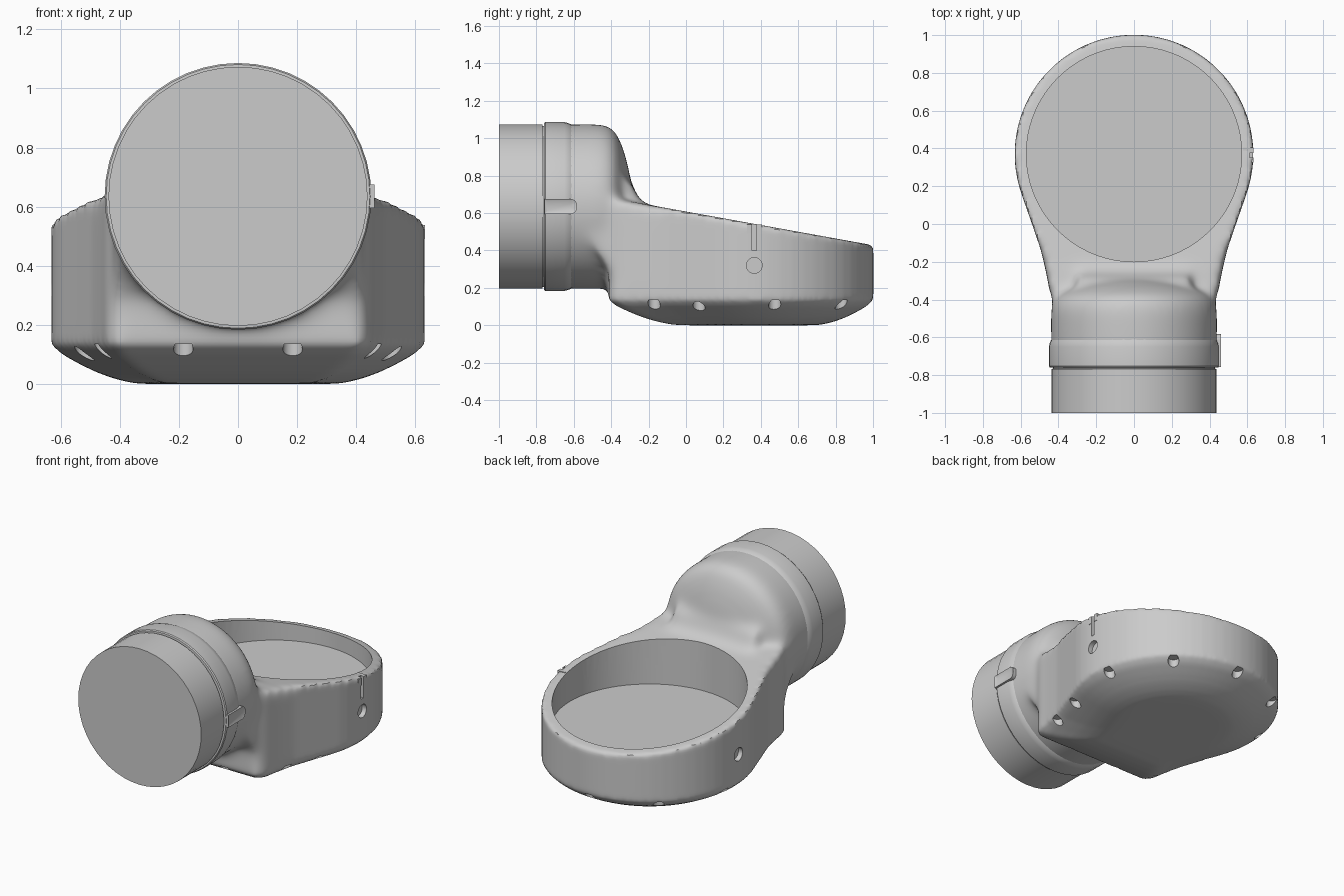
import bpy, bmesh, math
from mathutils import Matrix, Vector

if "Cube" in bpy.data.objects:
    bpy.data.objects.remove(bpy.data.objects["Cube"])

CUP_Y, PIPE_Z = 0.37, 0.635


def make_object(name, bm):
    bmesh.ops.recalc_face_normals(bm, faces=bm.faces)
    mesh = bpy.data.meshes.new(name)
    bm.to_mesh(mesh)
    bm.free()
    obj = bpy.data.objects.new(name, mesh)
    bpy.context.collection.objects.link(obj)
    return obj


def bake(obj):
    """Replace the mesh with its modified result."""
    dg = bpy.context.evaluated_depsgraph_get()
    mesh = bpy.data.meshes.new_from_object(obj.evaluated_get(dg))
    obj.modifiers.clear()
    obj.data = mesh


def smooth(obj, degrees=35):
    bpy.ops.object.select_all(action='DESELECT')
    obj.select_set(True)
    bpy.context.view_layer.objects.active = obj
    bpy.ops.object.shade_smooth_by_angle(angle=math.radians(degrees))


def skin(bm, rings):
    """Join equal rings of points into a closed solid."""
    rows = [[bm.verts.new(p) for p in ring] for ring in rings]
    n = len(rows[0])
    for a, b in zip(rows, rows[1:]):
        for i in range(n):
            j = (i + 1) % n
            bm.faces.new((a[i], a[j], b[j], b[i]))
    bm.faces.new(rows[0][::-1])
    bm.faces.new(rows[-1])


def lathe_y(bm, profile, seg=64):
    rings = []
    for r, y in profile:
        rings.append([(r * math.cos(2 * math.pi * i / seg), y,
                       PIPE_Z + r * math.sin(2 * math.pi * i / seg)) for i in range(seg)])
    skin(bm, rings)


def box(bm, lo, hi):
    lo, hi = Vector(lo), Vector(hi)
    m = Matrix.Translation((lo + hi) / 2) @ Matrix.Diagonal((*(hi - lo), 1))
    return bmesh.ops.create_cube(bm, size=1, matrix=m)['verts']


def cylinder(bm, r, depth, matrix, seg=24):
    bmesh.ops.create_cone(bm, cap_ends=True, segments=seg, radius1=r, radius2=r,
                          depth=depth, matrix=matrix)


# Footprint: round cup tapering into the neck
half = [(0.632 * math.cos(math.radians(a)), CUP_Y + 0.632 * math.sin(math.radians(a)))
        for a in range(90, -19, -6)]
half += [(0.54, 0.0), (0.492, -0.14), (0.46, -0.28), (0.445, -0.37), (0.41, -0.413), (0.2, -0.413)]
outline = half + [(-x, y) for x, y in reversed(half) if x > 1e-4]

# Housing: cup stack + domed pipe end + fillet wedge, fused together
bm = bmesh.new()
stack = [(0.0, 0.45), (0.003, 0.56), (0.018, 0.66), (0.038, 0.75), (0.065, 0.84),
         (0.10, 0.94), (0.135, 1.0), (0.3, 1.0)]
rings = [[(x * s, CUP_Y + (y - CUP_Y) * s, z) for x, y in outline] for z, s in stack]
rings.append([(x, y, 0.608 - 0.18 * y) for x, y in outline])
skin(bm, rings)
lathe_y(bm, [(0.439, -0.69), (0.441, -0.46), (0.43, -0.41), (0.395, -0.372), (0.31, -0.335),
             (0.2, -0.305), (0.05, -0.285)])
wedge = [(-0.36, 0.2), (-0.50, 0.43), (-0.55, 0.64), (-0.25, 0.66)]
skin(bm, [[(x, y, z) for y, z in wedge] for x in (-0.42, 0.42)])
# sloping fillet behind the dome
fill = [(-0.4, 0.6), (-0.4, 0.80), (-0.29, 0.76), (-0.255, 0.68), (-0.19, 0.63)]
skin(bm, [[(x, y, z) for y, z in fill] for x in (-0.3, 0.3)])
housing = make_object("housing", bm)
mod = housing.modifiers.new("fuse", 'REMESH')
mod.mode, mod.voxel_size = 'VOXEL', 0.015
bake(housing)

# Soft blends at the neck, tighter edges on the cup
group = housing.vertex_groups.new(name="neck")
for v in housing.data.vertices:
    w = min(1, max(0, (-0.08 - v.co.y) / 0.12)) * min(1, max(0, (v.co.z - 0.13) / 0.1))
    if w > 0:
        group.add([v.index], w, 'REPLACE')
for steps, vg in ((45, "neck"), (7, "")):
    mod = housing.modifiers.new("soften", 'SMOOTH')
    mod.factor, mod.iterations, mod.vertex_group = 0.5, steps, vg
bake(housing)

# Cutters: recess, underside notches, side holes, rim groove
bm = bmesh.new()
cylinder(bm, 0.57, 0.9, Matrix.Translation((0, CUP_Y, 0.34 + 0.45)), 72)
spots = [(0.6 * math.cos(math.radians(a)), CUP_Y + 0.6 * math.sin(math.radians(a)))
         for a in (90, 50, 10, -30, 130, 170, 210)]
spots += [(s * x, y) for s in (1, -1) for x, y in ((0.185, -0.39), (0.46, -0.17))]
for x, y in spots:
    cylinder(bm, 0.033, 0.235, Matrix.Translation((x, y, 0.0175)))
for s in (1, -1):
    cylinder(bm, 0.042, 0.1, Matrix.Translation((s * 0.65, 0.365, 0.32))
             @ Matrix.Rotation(math.pi / 2, 4, 'Y'))
box(bm, (0.612, 0.353, 0.40), (0.7, 0.377, 0.6))
cutter = make_object("cutter", bm)
cutter.hide_render = True
mod = housing.modifiers.new("cut", 'BOOLEAN')
mod.operation, mod.solver, mod.object = 'DIFFERENCE', 'EXACT', cutter
bake(housing)
bpy.data.objects.remove(cutter)
smooth(housing)

# Front pipe with collar
bm = bmesh.new()
lathe_y(bm, [(0.438, -1.0), (0.438, -0.768), (0.43, -0.766), (0.43, -0.76), (0.446, -0.759),
             (0.451, -0.752), (0.451, -0.65), (0.447, -0.633), (0.441, -0.618), (0.43, -0.60)], 48)
smooth(make_object("front_pipe", bm), 30)

# Key tab on the collar: rounded plate with a sunken slot
bm = bmesh.new()
box(bm, (0.41, -0.757, 0.595), (0.461, -0.583, 0.675))
edges = [e for e in bm.edges if abs(e.verts[0].co.x - e.verts[1].co.x) > 0.01
         and e.verts[0].co.y > -0.6]
bmesh.ops.bevel(bm, geom=edges, offset=0.032, segments=5, profile=0.5, affect='EDGES')
face = max(bm.faces, key=lambda f: f.calc_center_median().x)
bmesh.ops.inset_region(bm, faces=[face], thickness=0.024)
bmesh.ops.translate(bm, verts=face.verts, vec=(-0.009, 0, 0))
smooth(make_object("collar_tab", bm))

# Small ribs either side of the rim groove
bm = bmesh.new()
for y in (0.325, 0.377):
    box(bm, (0.578, y, 0.49), (0.632, y + 0.028, 0.538))
make_object("rim_ribs", bm)
